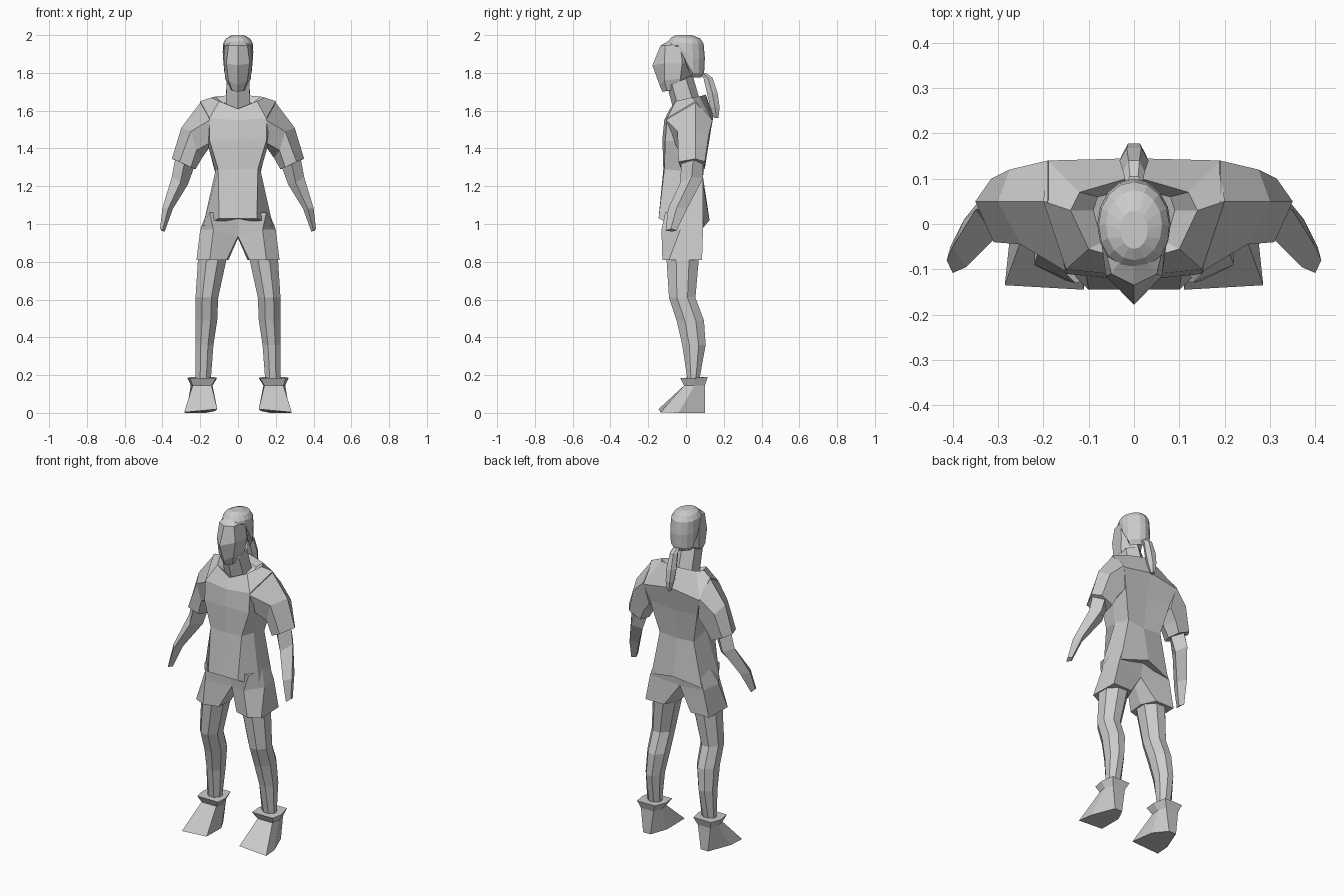
import bpy, bmesh, math

grey = bpy.data.materials.new("plain_grey")
grey.diffuse_color = (0.6, 0.6, 0.6, 1)


def loft(name, rings, mirror=False, cap_start=True, cap_end=True):
    """Skin a stack of equal-length point rings; optionally mirror across x."""
    bm = bmesh.new()
    loops = [[bm.verts.new(p) for p in ring] for ring in rings]
    n = len(loops[0])
    for a, b in zip(loops, loops[1:]):
        for i in range(n):
            j = (i + 1) % n
            bm.faces.new((a[i], a[j], b[j], b[i]))
    if cap_start:
        bm.faces.new(loops[0][::-1])
    if cap_end:
        bm.faces.new(loops[-1])
    bmesh.ops.remove_doubles(bm, verts=bm.verts, dist=0.0005)
    bmesh.ops.recalc_face_normals(bm, faces=bm.faces)
    mesh = bpy.data.meshes.new(name)
    bm.to_mesh(mesh)
    bm.free()
    mesh.materials.append(grey)
    ob = bpy.data.objects.new(name, mesh)
    bpy.context.collection.objects.link(ob)
    if mirror:
        ob.modifiers.new("mirror", 'MIRROR').use_mirror_merge = False
    return ob


def whole(half):
    """Complete a half ring that starts and ends on the centre line."""
    return half + [(-x, y, z) for x, y, z in half[-2:0:-1]]


def box(x0, x1, y0, y1, z, c=0.3):
    """Eight-sided ring: a rectangle with cut corners."""
    dx, dy = (x1 - x0) * c, (y1 - y0) * c
    return [(x0 + dx, y0, z), (x1 - dx, y0, z), (x1, y0 + dy, z), (x1, y1 - dy, z),
            (x1 - dx, y1, z), (x0 + dx, y1, z), (x0, y1 - dy, z), (x0, y0 + dy, z)]


# Shirt body from hem to the inside of the collar
loft("shirt_body", [whole(r) for r in (
    [(0, -.145, 1.03), (.10, -.145, 1.03), (.185, -.06, .99), (.17, .09, .98), (0, .125, 1.02)],
    [(0, -.12, 1.29), (.105, -.115, 1.29), (.12, -.02, 1.28), (.115, .09, 1.25), (0, .085, 1.24)],
    [(0, -.125, 1.45), (.15, -.11, 1.44), (.165, .0, 1.44), (.16, .12, 1.44), (0, .11, 1.42)],
    [(0, -.115, 1.55), (.15, -.10, 1.56), (.2, .05, 1.65), (.19, .14, 1.54), (0, .145, 1.57)],
    [(0, -.085, 1.61), (.10, -.055, 1.65), (.14, .03, 1.67), (.12, .07, 1.675), (0, .105, 1.685)],
    [(0, -.06, 1.60), (.07, -.04, 1.62), (.09, .03, 1.63), (.08, .06, 1.64), (0, .08, 1.65)])])

# Sleeves
loft("sleeve", [
    [(.19, .05, 1.655), (.19, .14, 1.55), (.165, .12, 1.42), (.155, .03, 1.40), (.15, -.06, 1.43), (.15, -.105, 1.55)],
    [(.30, .05, 1.51), (.275, .12, 1.47), (.21, .11, 1.36), (.19, .03, 1.35), (.22, -.04, 1.39), (.25, -.045, 1.49)],
    [(.35, .05, 1.345), (.315, .10, 1.33), (.24, .10, 1.295), (.225, .03, 1.29), (.25, -.03, 1.30), (.31, -.04, 1.33)]],
    mirror=True)

# Arms with tapering hands: outer, back, inner, front
loft("arm", [
    [(.33, .04, 1.36), (.28, .09, 1.34), (.225, .04, 1.32), (.28, -.025, 1.34)],
    [(.35, .03, 1.25), (.31, .09, 1.24), (.265, .04, 1.21), (.305, -.03, 1.22)],
    [(.40, -.05, 1.085), (.375, .01, 1.09), (.345, -.04, 1.08), (.37, -.095, 1.08)],
    [(.413, -.08, .975), (.405, -.05, .965), (.388, -.075, .96), (.40, -.108, .965)]], mirror=True)

# Shorts legs, meeting at the crotch
loft("shorts_leg", [
    [(0, -.10, 1.06), (.15, -.11, 1.06), (.165, 0, 1.06), (.15, .085, 1.06), (0, .085, 1.06), (0, 0, 1.06)],
    [(0, -.06, .935), (.13, -.13, .97), (.2, -.03, .97), (.18, .09, .97), (0, .06, .94), (0, 0, .925)],
    [(.06, -.10, .81), (.15, -.125, .81), (.22, -.09, .81), (.215, .085, .81), (.09, .085, .81), (.05, .0, .81)]],
    mirror=True)

# Legs from under the shorts to the ankles
loft("leg", [
    box(.055, .21, -.105, .07, .84), box(.105, .225, -.09, .05, .61), box(.11, .225, -.05, .095, .49),
    box(.13, .226, -.02, .104, .36), box(.145, .225, .01, .068, .16)], mirror=True)

# Shoes: flared cuff, pinched ankle, wedge foot
loft("shoe", [
    [(.115, -.03, .185), (.255, -.03, .185), (.268, .04, .185), (.25, .115, .19), (.13, .115, .19), (.11, .04, .185)],
    [(.14, -.01, .145), (.24, -.01, .145), (.25, .045, .145), (.235, .10, .145), (.15, .10, .145), (.135, .045, .145)],
    [(.11, -.145, .02), (.285, -.135, .003), (.275, -.04, 0), (.22, .1, 0), (.17, .1, 0), (.12, .01, .01)]],
    mirror=True)

# Neck leaning forward
loft("neck", [
    whole([(0, -.065, 1.60), (.065, -.04, 1.62), (.065, .04, 1.64), (0, .075, 1.65)]),
    whole([(0, -.10, 1.73), (.06, -.075, 1.74), (.06, .0, 1.77), (0, .035, 1.79)])])

# Face with a centre ridge and pointed chin
loft("face", [whole(r) for r in (
    [(0, -.125, 1.70), (.03, -.10, 1.705), (.045, -.04, 1.715), (0, -.02, 1.715)],
    [(0, -.14, 1.735), (.05, -.115, 1.76), (.068, -.03, 1.77), (0, .02, 1.77)],
    [(0, -.178, 1.84), (.062, -.115, 1.85), (.075, -.02, 1.85), (0, .05, 1.85)],
    [(0, -.135, 1.945), (.05, -.11, 1.945), (.07, -.03, 1.95), (0, .05, 1.95)],
    [(0, -.09, 1.97), (.03, -.08, 1.97), (.04, -.03, 1.97), (0, .03, 1.97)])])

# Hair cap: elliptical rings, short over the brow and long at the back
N = 16


def hair_ring(rx, y0, y1, z_front, z_back):
    ring = []
    for i in range(N):
        a = 2 * math.pi * i / N
        s = math.sin(a)
        t = min(1, max(0, s * 1.6 + 0.55))
        ring.append((rx * math.cos(a), (y0 + y1) / 2 + (y1 - y0) / 2 * s,
                     z_front + (z_back - z_front) * t))
    return ring


loft("hair", [
    hair_ring(.06, -.08, .08, 1.94, 1.775), hair_ring(.078, -.10, .096, 1.94, 1.80),
    hair_ring(.081, -.103, .10, 1.945, 1.88), hair_ring(.078, -.098, .093, 1.962, 1.955),
    hair_ring(.062, -.08, .075, 1.985, 1.982), hair_ring(.03, -.055, .03, 2.0, 2.0)])

# Ponytail hanging behind the neck
loft("ponytail", [[(.5 * w, y0, z), (w, (y0 + y1) / 2, z), (.5 * w, y1, z),
                   (-.5 * w, y1, z), (-w, (y0 + y1) / 2, z), (-.5 * w, y0, z)]
                  for w, y0, y1, z in ((.018, .07, .105, 1.80), (.024, .092, .14, 1.775),
                                       (.032, .112, .168, 1.69), (.026, .128, .178, 1.62),
                                       (.012, .15, .172, 1.56))])
